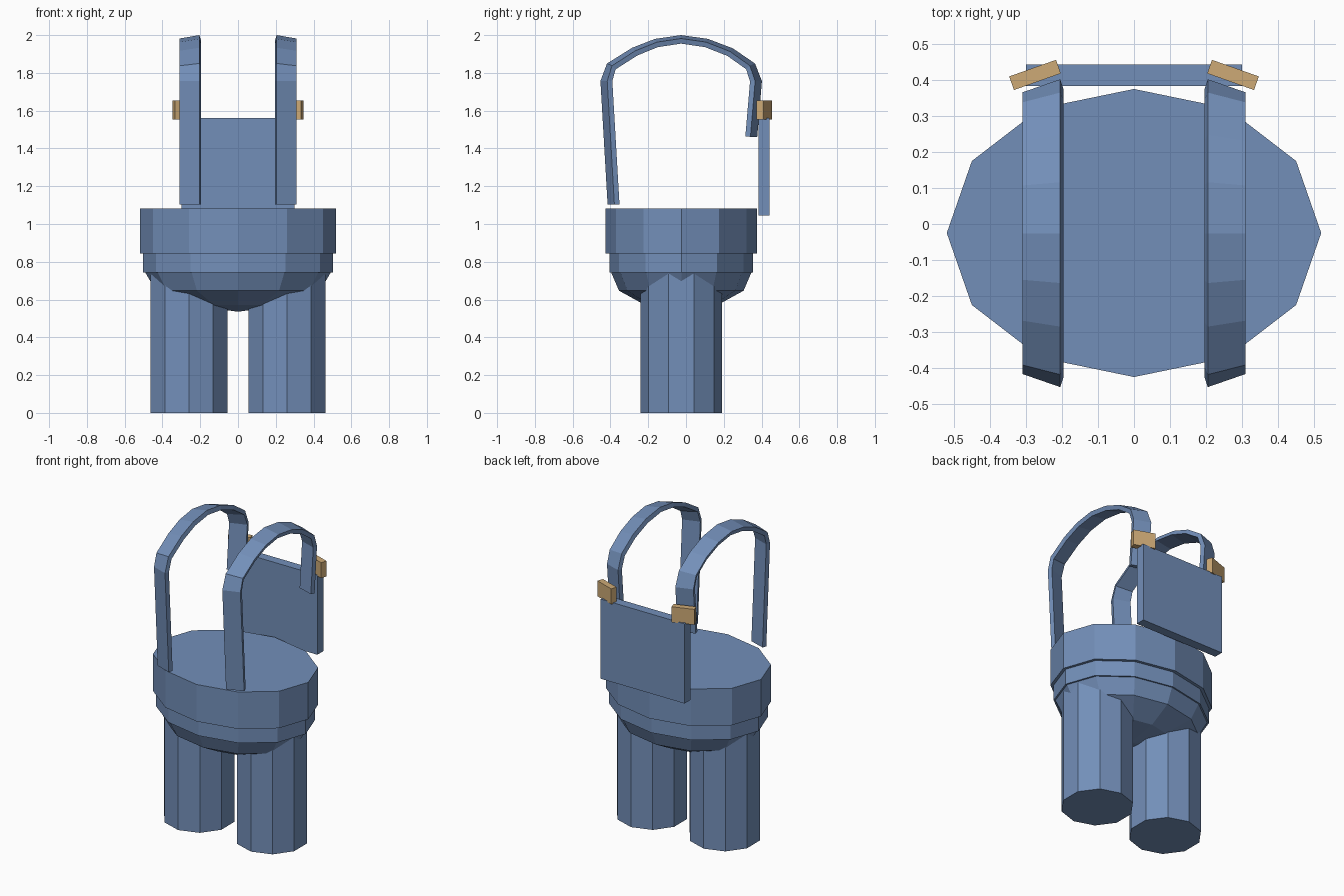
import bpy, math
from mathutils import Vector, Matrix

if "Cube" in bpy.data.objects:
    bpy.data.objects.remove(bpy.data.objects["Cube"])

def material(name, rgb):
    m = bpy.data.materials.new(name)
    m.diffuse_color = (*rgb, 1)
    m.use_nodes = True
    m.node_tree.nodes["Principled BSDF"].inputs["Base Color"].default_value = m.diffuse_color
    return m

DENIM = material("denim blue", (0.171, 0.275, 0.485))
BRASS = material("brass tan", (0.61, 0.40, 0.18))
CY = -0.025  # body centre in y

def make(name, verts, faces, mat):
    me = bpy.data.meshes.new(name)
    me.from_pydata(verts, [], faces)
    me.materials.append(mat)
    me.validate()
    ob = bpy.data.objects.new(name, me)
    bpy.context.collection.objects.link(ob)
    return ob

def loft(name, rings, mat):
    """Skin a list of equal-length rings and cap both ends."""
    n = len(rings[0])
    verts = [v for r in rings for v in r]
    faces = [list(range(n))[::-1], list(range(len(verts) - n, len(verts)))]
    for k in range(len(rings) - 1):
        for i in range(n):
            j = (i + 1) % n
            faces.append([k*n + i, k*n + j, (k+1)*n + j, (k+1)*n + i])
    return make(name, verts, faces, mat)

def ellipse(z, rx, ry, n=12, cx=0, start=0):
    return [(cx + rx * math.cos(start + math.tau * i / n),
             CY + ry * math.sin(start + math.tau * i / n), z) for i in range(n)]

def box(name, centre, size, mat, yaw=0):
    sx, sy, sz = (s / 2 for s in size)
    rot = Matrix.Rotation(yaw, 3, 'Z')
    rings = [[tuple(Vector(centre) + rot @ Vector((x, y, z)))
              for x, y in ((-sx, -sy), (sx, -sy), (sx, sy), (-sx, sy))]
             for z in (-sz, sz)]
    return loft(name, rings, mat)

# Waist and hips
loft("waistband", [ellipse(0.843, 0.52, 0.4), ellipse(1.082, 0.52, 0.4)], DENIM)
loft("hip_band", [ellipse(0.743, 0.502, 0.38), ellipse(0.85, 0.502, 0.38)], DENIM)
loft("seat", [ellipse(0.536, 0.004, 0.003), ellipse(0.57, 0.25, 0.19),
              ellipse(0.647, 0.435, 0.33), ellipse(0.75, 0.495, 0.374)], DENIM)

# Back panel
box("back_panel", (0, 0.413, 1.303), (0.6, 0.06, 0.515), DENIM)

# Strap path (y, z) along its inner edge, front to back
PATH = [(-0.415, 1.102), (-0.453, 1.757), (-0.418, 1.85), (-0.285, 1.933),
        (-0.164, 1.98), (-0.026, 2.0), (0.116, 1.98), (0.248, 1.93),
        (0.365, 1.85), (0.402, 1.757), (0.377, 1.46)]

def strap_rings(side):
    rings = []
    for i, p in enumerate(PATH):
        a, b = PATH[max(i - 1, 0)], PATH[min(i + 1, len(PATH) - 1)]
        t = Vector((b[0] - a[0], b[1] - a[1])).normalized()
        n = Vector((-t.y, t.x))                      # outward normal in y, z
        inner = Vector(p)
        outer = inner - Vector((n.x * 0.036, n.y * 0.018))
        th = n * 0.027
        corners = [(0.205, inner), (0.309, outer), (0.301, outer - th), (0.196, inner - th)]
        ring = [(side * x, q.x, q.y) for x, q in corners]
        rings.append(ring if side < 0 else ring[::-1])
    return rings

# Mirrored parts: legs, straps, clips
for side, label in ((-1, "left"), (1, "right")):
    loft(label + "_leg", [ellipse(z, 0.215, 0.215, 10, side * 0.26, math.pi / 2)
                          for z in (0, 0.76)], DENIM)
    loft(label + "_strap", strap_rings(side), DENIM)
    box(label + "_clip", (side * 0.275, 0.414, 1.604), (0.138, 0.04, 0.1),
        BRASS, -side * math.radians(19.5))

# Consistent outward normals
import bmesh
for ob in bpy.context.collection.objects:
    bm = bmesh.new()
    bm.from_mesh(ob.data)
    bmesh.ops.recalc_face_normals(bm, faces=bm.faces)
    bm.to_mesh(ob.data)
    bm.free()
